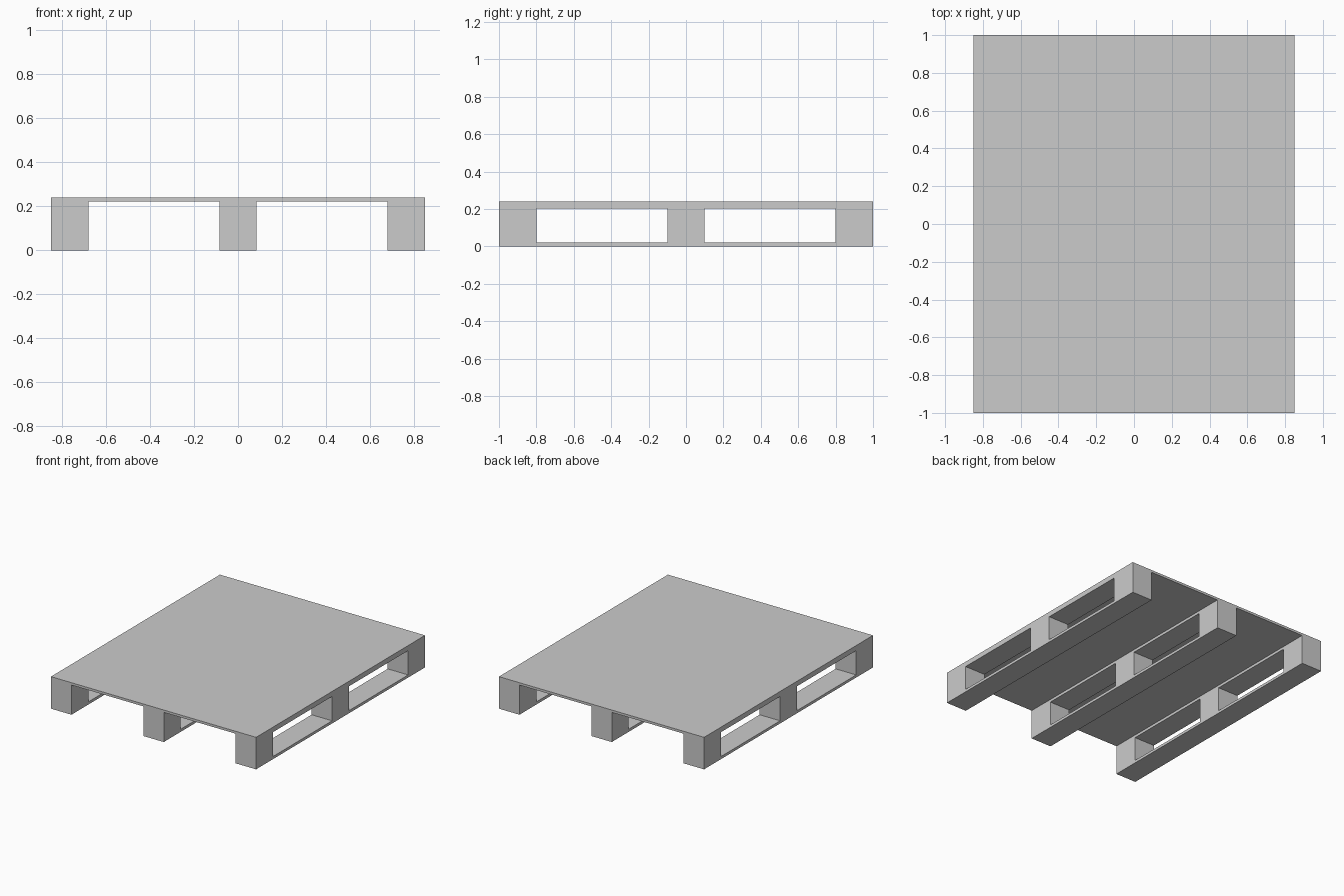
import bpy

if "Cube" in bpy.data.objects:
    bpy.data.objects.remove(bpy.data.objects["Cube"])

W, L, H = 1.70, 2.0, 0.24          # overall size
RUN_W, BLOCK_L = 0.17, 0.20        # runner width, block length
Z_BASE, Z_BLOCK, Z_STR = 0.02, 0.202, 0.222

grey = bpy.data.materials.new("light_grey")
grey.diffuse_color = (0.6, 0.6, 0.6, 1)
grey.use_nodes = True
grey.node_tree.nodes["Principled BSDF"].inputs["Base Color"].default_value = grey.diffuse_color


def box(name, x, y, z0, z1, sx, sy):
    """Axis-aligned box centred on x, y and spanning z0 to z1."""
    bpy.ops.mesh.primitive_cube_add(size=1, location=(x, y, (z0 + z1) / 2))
    ob = bpy.context.object
    ob.name = name
    ob.scale = (sx, sy, z1 - z0)
    bpy.ops.object.transform_apply(location=False, rotation=False, scale=True)
    ob.data.materials.append(grey)


# Deck plate
box("deck", 0, 0, Z_STR, H, W, L)

# Three runners: bottom board, three blocks and a top stringer each
for side, i in (("left", -1), ("middle", 0), ("right", 1)):
    x = i * (W - RUN_W) / 2
    box(f"{side}_bottom_board", x, 0, 0, Z_BASE, RUN_W, L)
    box(f"{side}_stringer", x, 0, Z_BLOCK, Z_STR, RUN_W, L)
    for end, j in (("front", -1), ("centre", 0), ("back", 1)):
        y = j * (L - BLOCK_L) / 2
        box(f"{side}_{end}_block", x, y, Z_BASE, Z_BLOCK, RUN_W, BLOCK_L)
